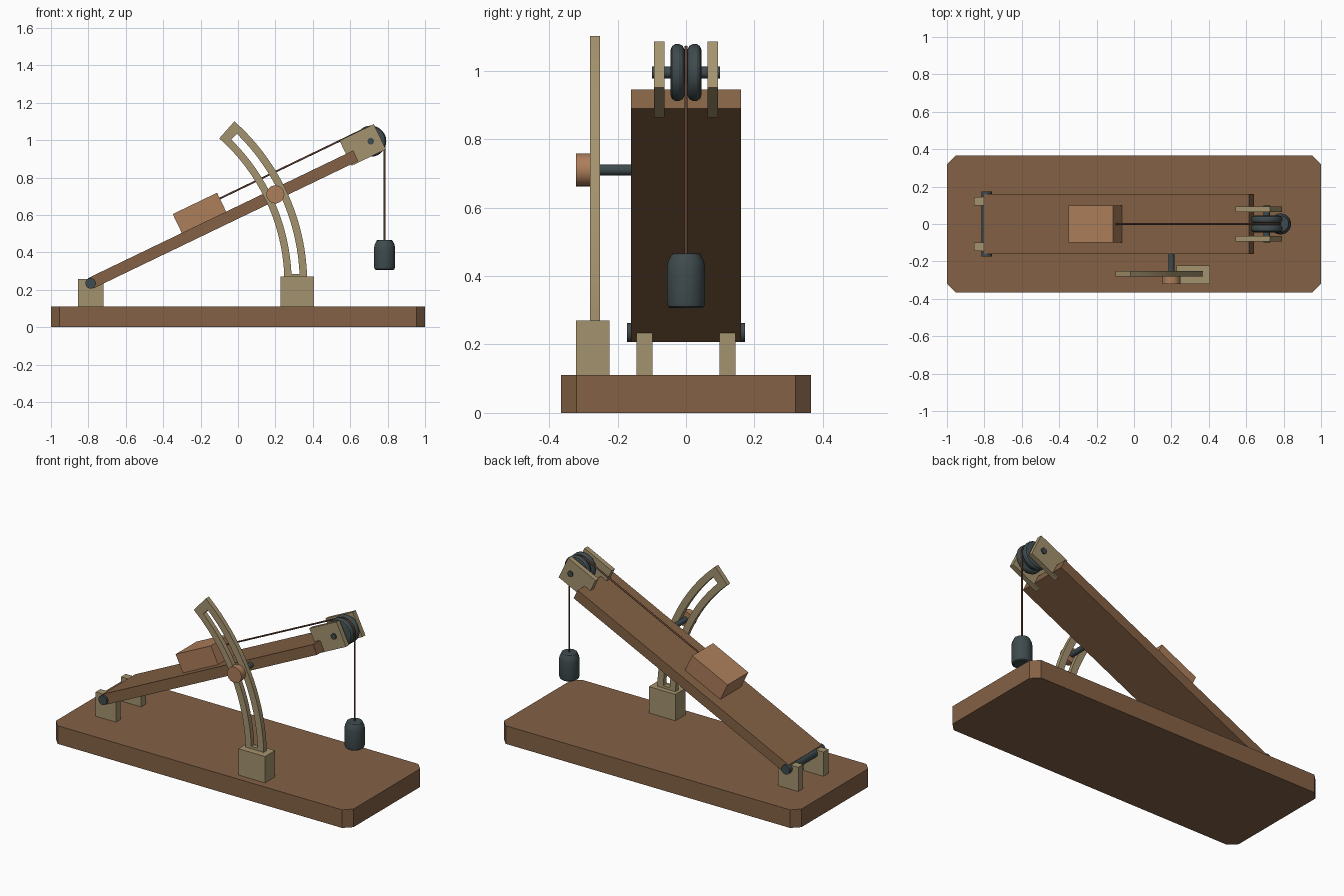
import bpy, bmesh
from math import sin, cos, radians, pi
from mathutils import Vector, Matrix

if "Cube" in bpy.data.objects:
    bpy.data.objects.remove(bpy.data.objects["Cube"])

TILT = radians(25.7)
HINGE = Vector((-0.788, 0, 0.235))
RAMP = Matrix.Translation(HINGE) @ Matrix.Rotation(-TILT, 4, 'Y')  # ramp space: x along, z off surface


def material(name, rgb):
    m = bpy.data.materials.new(name)
    m.diffuse_color = (*rgb, 1)
    m.use_nodes = True
    m.node_tree.nodes["Principled BSDF"].inputs["Base Color"].default_value = m.diffuse_color
    return m


WOOD = material("brown_wood", (0.23, 0.12, 0.06))
LIGHT = material("light_wood", (0.42, 0.21, 0.105))
TAN = material("tan_wood", (0.37, 0.29, 0.155))
METAL = material("dark_metal", (0.05, 0.07, 0.075))
CORD = material("cord", (0.13, 0.06, 0.035))


def finish(name, bm, mat, smooth=False):
    bmesh.ops.recalc_face_normals(bm, faces=bm.faces)
    me = bpy.data.meshes.new(name)
    bm.to_mesh(me)
    bm.free()
    ob = bpy.data.objects.new(name, me)
    bpy.context.collection.objects.link(ob)
    me.materials.append(mat)
    if smooth:
        bpy.ops.object.select_all(action='DESELECT')
        ob.select_set(True)
        bpy.context.view_layer.objects.active = ob
        bpy.ops.object.shade_smooth_by_angle(angle=radians(25))
    return ob


def box(name, x, y, z, mat, space=Matrix()):
    bm = bmesh.new()
    bmesh.ops.create_cube(bm, size=1)
    size = Matrix.Diagonal((x[1] - x[0], y[1] - y[0], z[1] - z[0], 1))
    mid = Matrix.Translation((sum(x) / 2, sum(y) / 2, sum(z) / 2))
    bm.transform(space @ mid @ size)
    return finish(name, bm, mat)


def lathe(name, profile, centre, mat, along_y=False, steps=40):
    """Revolve (radius, height) points around z, or around y."""
    bm = bmesh.new()
    vs = [bm.verts.new((r, 0, h)) for r, h in profile]
    edges = [bm.edges.new(p) for p in zip(vs, vs[1:])]
    bmesh.ops.spin(bm, geom=vs + edges, cent=(0, 0, 0), axis=(0, 0, 1),
                   angle=2 * pi, steps=steps, use_merge=True)
    bmesh.ops.remove_doubles(bm, verts=bm.verts, dist=1e-5)
    turn = Matrix.Rotation(-pi / 2, 4, 'X') if along_y else Matrix()
    bm.transform(Matrix.Translation(centre) @ turn)
    return finish(name, bm, mat, True)


def rod(name, r, y0, y1, centre, mat):
    return lathe(name, [(0, y0), (r, y0), (r, y1), (0, y1)], centre, mat, True)


# base board with clipped corners
bm = bmesh.new()
X, Y, C = 1.0, 0.365, 0.045
pts = [(X, Y - C), (X - C, Y), (C - X, Y), (-X, Y - C),
       (-X, C - Y), (C - X, -Y), (X - C, -Y), (X, C - Y)]
face = bm.faces.new([bm.verts.new((x, y, 0)) for x, y in pts])
ext = bmesh.ops.extrude_face_region(bm, geom=[face], use_keep_orig=True)
bmesh.ops.translate(bm, vec=(0, 0, 0.11), verts=[v for v in ext['geom'] if isinstance(v, bmesh.types.BMVert)])
finish("base_board", bm, WOOD)

# tilting ramp, hinge and sliding block
box("ramp_board", (0, 1.573), (-0.16, 0.16), (-0.031, 0.031), WOOD, RAMP)
rod("hinge_pin", 0.028, -0.173, 0.173, HINGE, METAL)
box("sliding_block", (0.556, 0.819), (-0.1, 0.1), (0.031, 0.143), LIGHT, RAMP)
for side, s in (("front", -1), ("back", 1)):
    box(side + "_hinge_support", (-0.855, -0.72), sorted((s * 0.098, s * 0.144)), (0.11, 0.257), TAN)
    box(side + "_pulley_cheek", (1.53, 1.733), sorted((s * 0.063, s * 0.093)), (-0.039, 0.11), TAN, RAMP)

# pulley with a grooved rim
PULLEY = RAMP @ Vector((1.679, 0, 0.035))
half = [(0, -0.045), (0.066, -0.045), (0.077, -0.041), (0.083, -0.032),
        (0.083, -0.02), (0.078, -0.01), (0.069, -0.005)]
lathe("pulley_wheel", half + [(r, -h) for r, h in reversed(half)], PULLEY, METAL, True, 48)
rod("pulley_axle", 0.0175, -0.1, 0.1, PULLEY, METAL)

# cord from block, over pulley, down to weight
R = 0.074
path = [RAMP @ Vector((0.81, 0, 0.035 + R))]
for i in range(17):
    a = (pi / 2 + TILT) * (1 - i / 16)
    path.append(PULLEY + Vector((R * cos(a), 0, R * sin(a))))
path.append(Vector((PULLEY.x + R, 0, 0.455)))
cu = bpy.data.curves.new("cord", 'CURVE')
cu.dimensions = '3D'
cu.bevel_depth = 0.005
cu.bevel_resolution = 2
cu.use_fill_caps = True
sp = cu.splines.new('POLY')
sp.points.add(len(path) - 1)
for p, v in zip(sp.points, path):
    p.co = (*v, 1)
cu.materials.append(CORD)
bpy.context.collection.objects.link(bpy.data.objects.new("cord", cu))

# hanging weight
lathe("hanging_weight", [(0, 0.306), (0.046, 0.306), (0.053, 0.311), (0.056, 0.323), (0.056, 0.425),
                         (0.053, 0.441), (0.043, 0.463), (0.038, 0.466), (0, 0.466)],
      (PULLEY.x + R, 0, 0), METAL)

# slotted arc guide centred on the hinge
bm = bmesh.new()
angles = [-3] + [2.6 + 43 * i / 24 for i in range(25)] + [48.4]
radii = (1.036, 1.075, 1.118, 1.158)
grid = [[bm.verts.new((HINGE.x + r * cos(radians(a)), -0.281, HINGE.z + r * sin(radians(a))))
         for r in radii] for a in angles]
for i in range(len(angles) - 1):
    for j in range(3):
        if j != 1 or i in (0, len(angles) - 2):
            bm.faces.new((grid[i][j], grid[i + 1][j], grid[i + 1][j + 1], grid[i][j + 1]))
ext = bmesh.ops.extrude_face_region(bm, geom=bm.faces[:], use_keep_orig=True)
bmesh.ops.translate(bm, vec=(0, 0.029, 0), verts=[v for v in ext['geom'] if isinstance(v, bmesh.types.BMVert)])
finish("arc_guide", bm, TAN, True)
box("arc_foot", (0.227, 0.406), (-0.321, -0.223), (0.11, 0.27), TAN)

# clamp knob and its bolt through the slot
CLAMP = RAMP @ Vector((1.096, 0, 0))
rod("clamp_knob", 0.048, -0.321, -0.281, CLAMP, LIGHT)
rod("clamp_bolt", 0.016, -0.29, -0.14, CLAMP, METAL)
